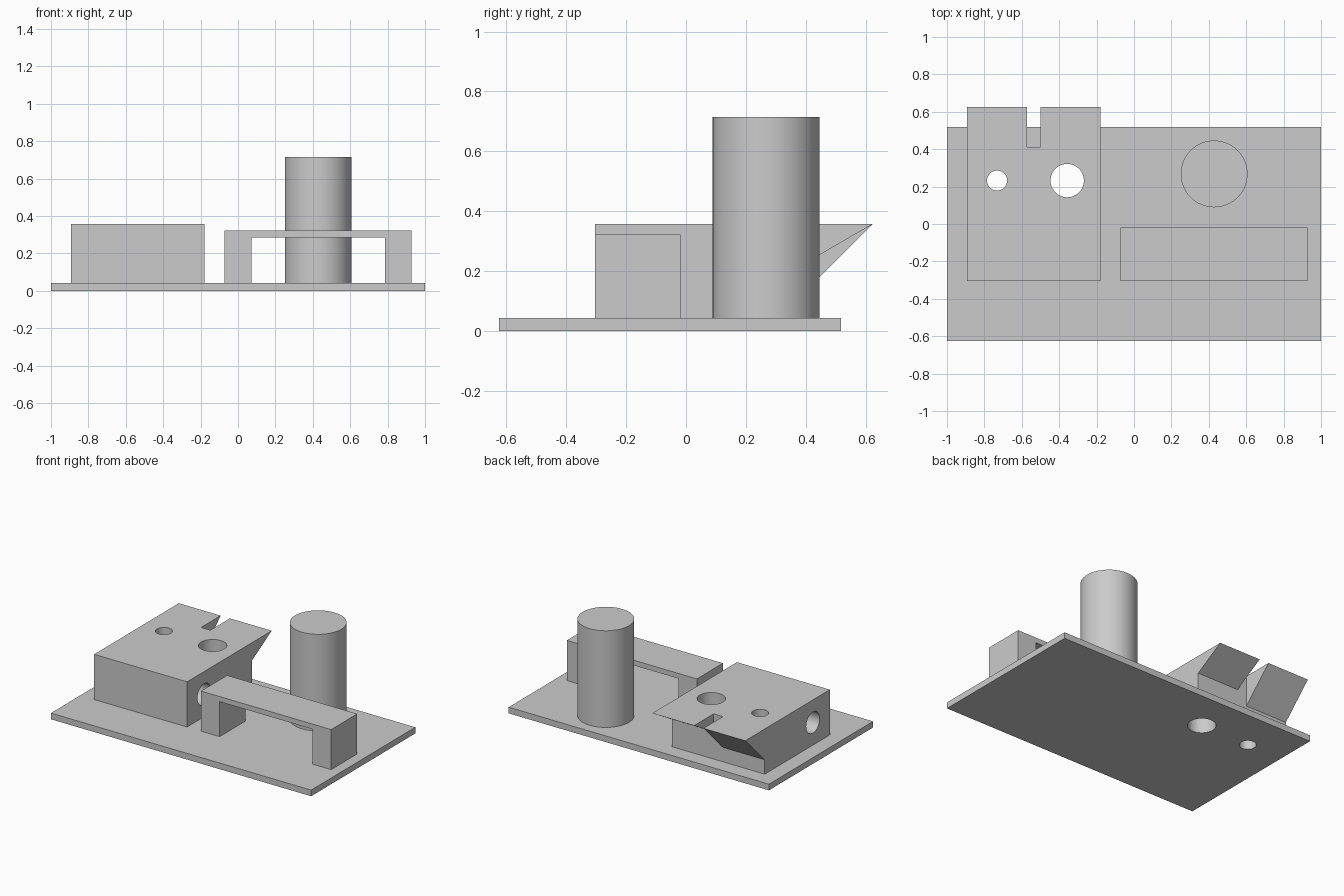
import bpy, math
from mathutils import Matrix

if "Cube" in bpy.data.objects:
    bpy.data.objects.remove(bpy.data.objects["Cube"])

U = 1 / 28                      # one design unit; the plate is 56 units long
OX, OY = -1.0, -0.625           # plate's front left corner

grey = bpy.data.materials.new("light grey")
grey.diffuse_color = (0.6, 0.6, 0.6, 1)
grey.use_nodes = True
grey.node_tree.nodes["Principled BSDF"].inputs["Base Color"].default_value = grey.diffuse_color


def make(name, verts, faces):
    mesh = bpy.data.meshes.new(name)
    mesh.from_pydata([(OX + x * U, OY + y * U, z * U) for x, y, z in verts], [], faces)
    mesh.materials.append(grey)
    ob = bpy.data.objects.new(name, mesh)
    bpy.context.collection.objects.link(ob)
    return ob


def prism(name, profile, start, end, axis):
    """Extrude a closed counter-clockwise profile: (y, z) along x, or (x, z) along y."""
    n = len(profile)
    if axis == 'x':
        verts = [(t, a, b) for t in (start, end) for a, b in profile]
        flip = False
    else:
        verts = [(a, t, b) for t in (start, end) for a, b in profile]
        flip = True
    faces = [list(range(n))[::-1], list(range(n, 2 * n))]
    faces += [[i, (i + 1) % n, (i + 1) % n + n, i + n] for i in range(n)]
    if flip:
        faces = [f[::-1] for f in faces]
    return make(name, verts, faces)


def rod(name, centre, radius, length, axis='z', sides=64):
    """Cylinder that starts at centre and runs along the axis."""
    ring = [(radius * math.cos(math.tau * i / sides), radius * math.sin(math.tau * i / sides))
            for i in range(sides)]
    verts = []
    for h in (0, length):
        for a, b in ring:
            d = (a, b, h) if axis == 'z' else (h, a, b)
            verts.append(tuple(c + e for c, e in zip(centre, d)))
    n = sides
    faces = [list(range(n))[::-1], list(range(n, 2 * n))]
    faces += [[i, (i + 1) % n, (i + 1) % n + n, i + n] for i in range(n)]
    return make(name, verts, faces)


def combine(ob, other, operation):
    mod = ob.modifiers.new(operation.lower(), 'BOOLEAN')
    mod.operation, mod.object, mod.solver = operation, other, 'EXACT'
    bpy.context.view_layer.objects.active = ob
    bpy.ops.object.modifier_apply(modifier=mod.name)
    bpy.data.objects.remove(other)


def smooth(ob):
    bpy.ops.object.select_all(action='DESELECT')
    ob.select_set(True)
    bpy.context.view_layer.objects.active = ob
    bpy.ops.object.shade_smooth_by_angle(angle=math.radians(30))


# Base plate
base = prism("base_plate", [(0, 0), (32, 0), (32, 1.2), (0, 1.2)], 0, 56, 'x')

# Block with two overhangs of different steepness, a gap between them
drop = 6 * math.tan(math.radians(30))
steep = [(9, 1.2), (29, 1.2), (29, 4), (35, 10), (9, 10)]
shallow = [(9, 1.2), (29, 1.2), (29, 10 - drop), (35, 10), (9, 10)]
plain = [(9, 1.2), (29, 1.2), (29, 10), (9, 10)]
block = prism("overhang_block", steep, 3, 12, 'x')
combine(block, prism("middle", plain, 12, 14, 'x'), 'UNION')
combine(block, prism("shallow_side", shallow, 14, 23, 'x'), 'UNION')

# Vertical holes through block and plate
for x, r in ((7.5, 1.5), (18, 2.5)):
    for part in (base, block):
        combine(part, rod("drill", (x, 24, -2), r, 16), 'DIFFERENCE')

# Horizontal hole through the block
combine(block, rod("cross_drill", (2, 14.2, 5.6), 2.05, 22, 'x'), 'DIFFERENCE')

# Bridge: two legs and a thin span
prism("bridge", [(26, 1.2), (30, 1.2), (30, 8), (50, 8), (50, 1.2),
                 (54, 1.2), (54, 9), (26, 9)], 9, 17, 'y')

# Tall cylinder
column = rod("column", (40, 25, 1.2), 5, 18.8)

for ob in (base, block, column):
    smooth(ob)
